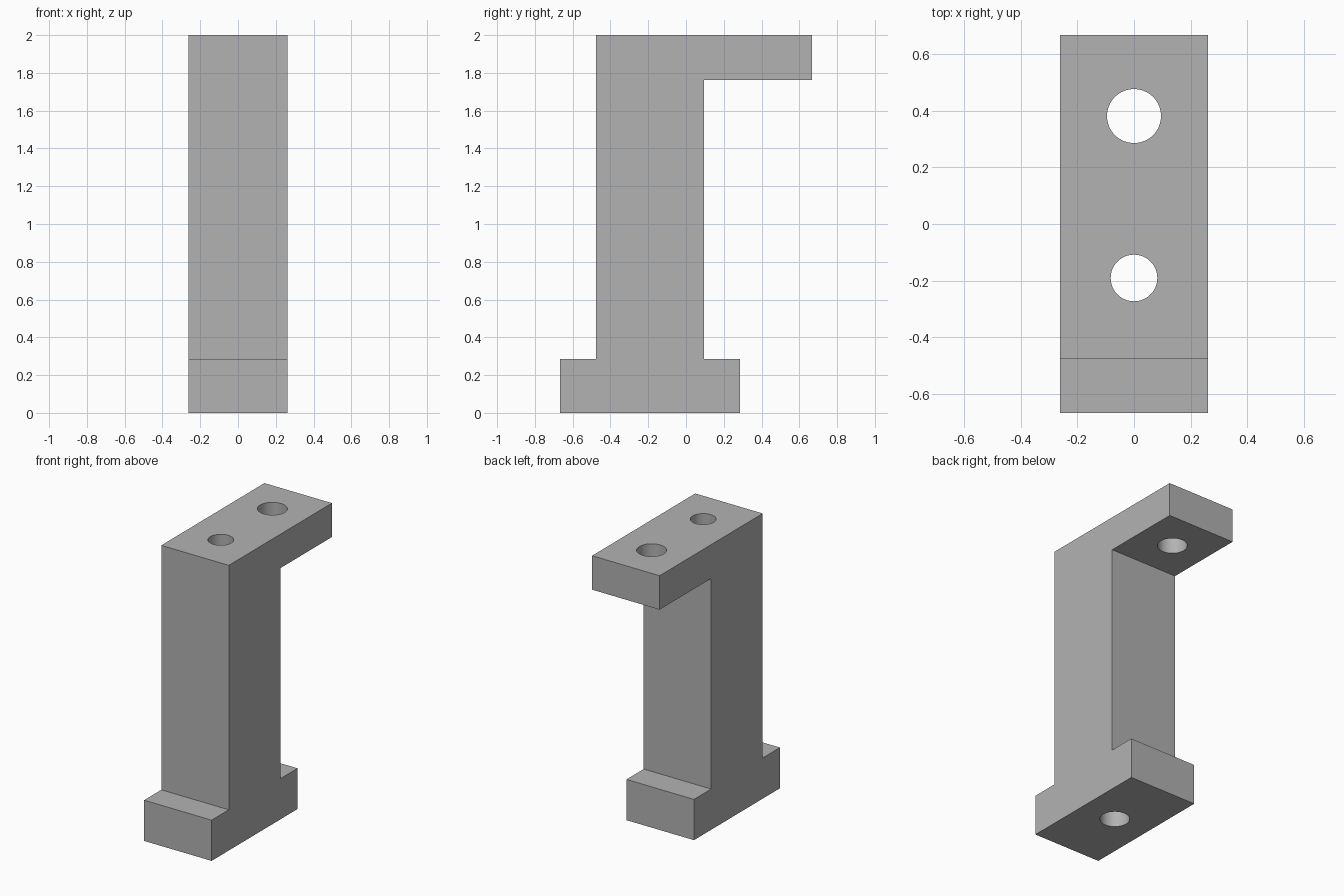
import bpy
import bmesh
from math import radians

cube = bpy.data.objects.get("Cube")
if cube:
    bpy.data.objects.remove(cube, do_unlink=True)

U = 2 / 21  # one design unit; the bracket is 21 units tall
HALF_WIDTH = 2.75 * U

grey = bpy.data.materials.new("plain grey")
grey.use_nodes = True
grey.diffuse_color = (0.448, 0.448, 0.448, 1)
grey.node_tree.nodes["Principled BSDF"].inputs["Base Color"].default_value = grey.diffuse_color

# Bracket: side profile (y, z) with foot, post and overhanging arm, extruded across x
profile = [(-7, 0), (3, 0), (3, 3), (1, 3), (1, 18.5), (7, 18.5),
           (7, 21), (-5, 21), (-5, 3), (-7, 3)]
bm = bmesh.new()
face = bm.faces.new([bm.verts.new((-HALF_WIDTH, y * U, z * U)) for y, z in profile])
ext = bmesh.ops.extrude_face_region(bm, geom=[face])
side = [v for v in ext["geom"] if isinstance(v, bmesh.types.BMVert)]
bmesh.ops.translate(bm, verts=side, vec=(2 * HALF_WIDTH, 0, 0))
bmesh.ops.recalc_face_normals(bm, faces=bm.faces)
mesh = bpy.data.meshes.new("bracket")
bm.to_mesh(mesh)
bm.free()
mesh.materials.append(grey)
bracket = bpy.data.objects.new("bracket", mesh)
bpy.context.collection.objects.link(bracket)


def drill(name, y, z_low, z_high, r_low, r_high):
    """Cut a round vertical hole whose ends lie outside the bracket."""
    bpy.ops.mesh.primitive_cone_add(
        vertices=64, radius1=r_low * U, radius2=r_high * U,
        depth=(z_high - z_low) * U, location=(0, y * U, (z_low + z_high) / 2 * U))
    cutter = bpy.context.object
    cutter.name = name
    cutter.data.materials.append(grey)
    mod = bracket.modifiers.new(name, "BOOLEAN")
    mod.operation = "DIFFERENCE"
    mod.solver = "EXACT"
    mod.object = cutter
    bpy.context.view_layer.objects.active = bracket
    bpy.ops.object.modifier_apply(modifier=mod.name)
    bpy.data.objects.remove(cutter, do_unlink=True)


# Arm hole, and the slightly tapered hole running the length of the post
drill("arm_hole", 4, 17, 22, 1, 1)
drill("post_hole", -2, -0.5, 21.5, 1, 0.86)

# Smooth hole walls, sharp outer edges
bpy.ops.object.select_all(action="DESELECT")
bracket.select_set(True)
bpy.context.view_layer.objects.active = bracket
bpy.ops.object.shade_smooth_by_angle(angle=radians(30))
